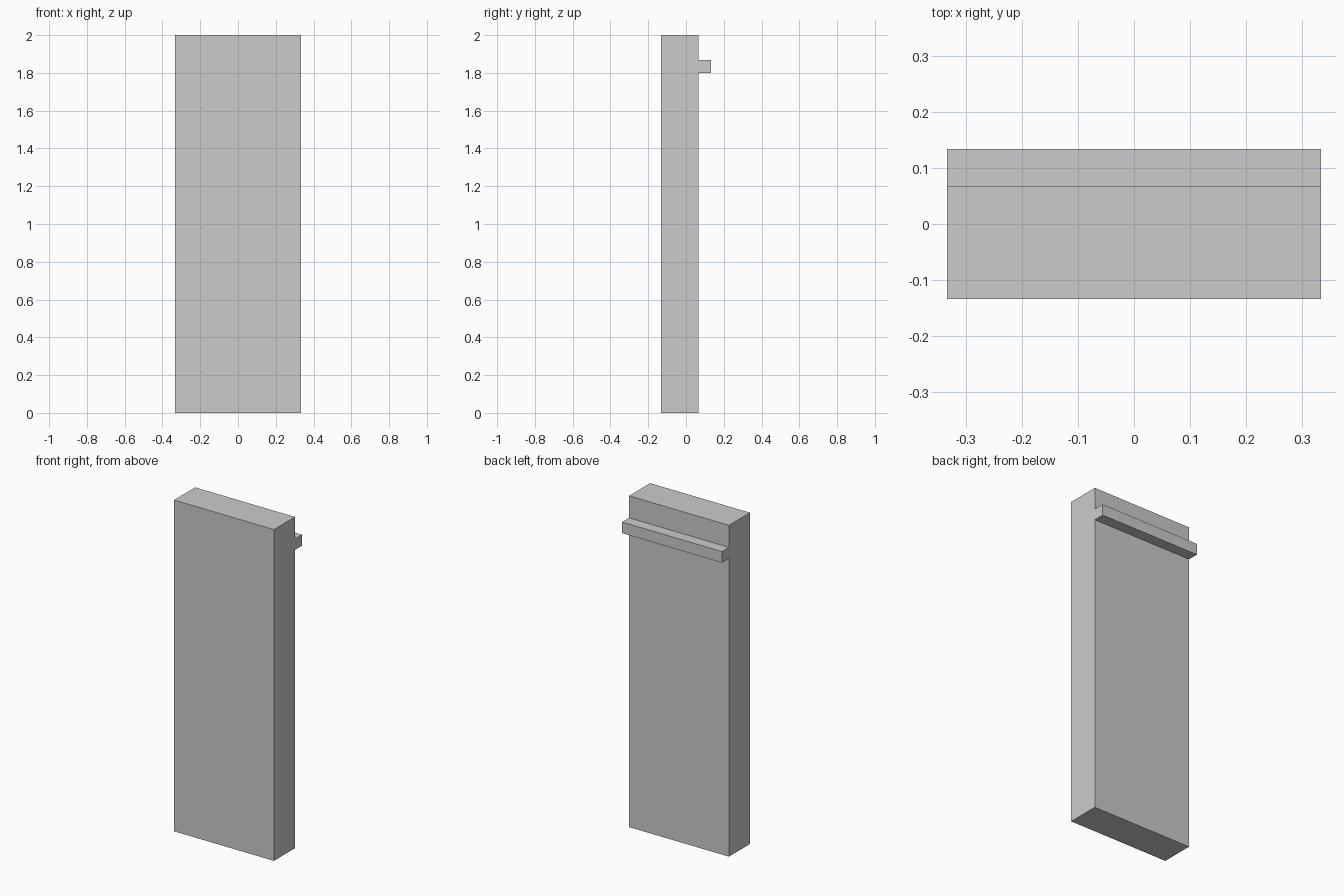
import bpy
import bmesh

if "Cube" in bpy.data.objects:
    bpy.data.objects.remove(bpy.data.objects["Cube"])

HALF_WIDTH = 1 / 3
FRONT, BACK, RAIL_BACK = -0.1333, 0.0667, 0.1333
RAIL_LOW, RAIL_HIGH, TOP = 1.80, 1.867, 2.0

# Side profile (y, z): upright slab with a small rail on its back
profile = [
    (FRONT, 0), (BACK, 0),
    (BACK, RAIL_LOW), (RAIL_BACK, RAIL_LOW),
    (RAIL_BACK, RAIL_HIGH), (BACK, RAIL_HIGH),
    (BACK, TOP), (FRONT, TOP),
]

# Extrude the profile across the full width
bm = bmesh.new()
side = bm.faces.new([bm.verts.new((-HALF_WIDTH, y, z)) for y, z in profile])
result = bmesh.ops.extrude_face_region(bm, geom=[side], use_keep_orig=True)
moved = [v for v in result["geom"] if isinstance(v, bmesh.types.BMVert)]
bmesh.ops.translate(bm, verts=moved, vec=(2 * HALF_WIDTH, 0, 0))
bmesh.ops.recalc_face_normals(bm, faces=bm.faces)

mesh = bpy.data.meshes.new("panel_with_back_rail")
bm.to_mesh(mesh)
bm.free()
panel = bpy.data.objects.new("panel_with_back_rail", mesh)
bpy.context.collection.objects.link(panel)
